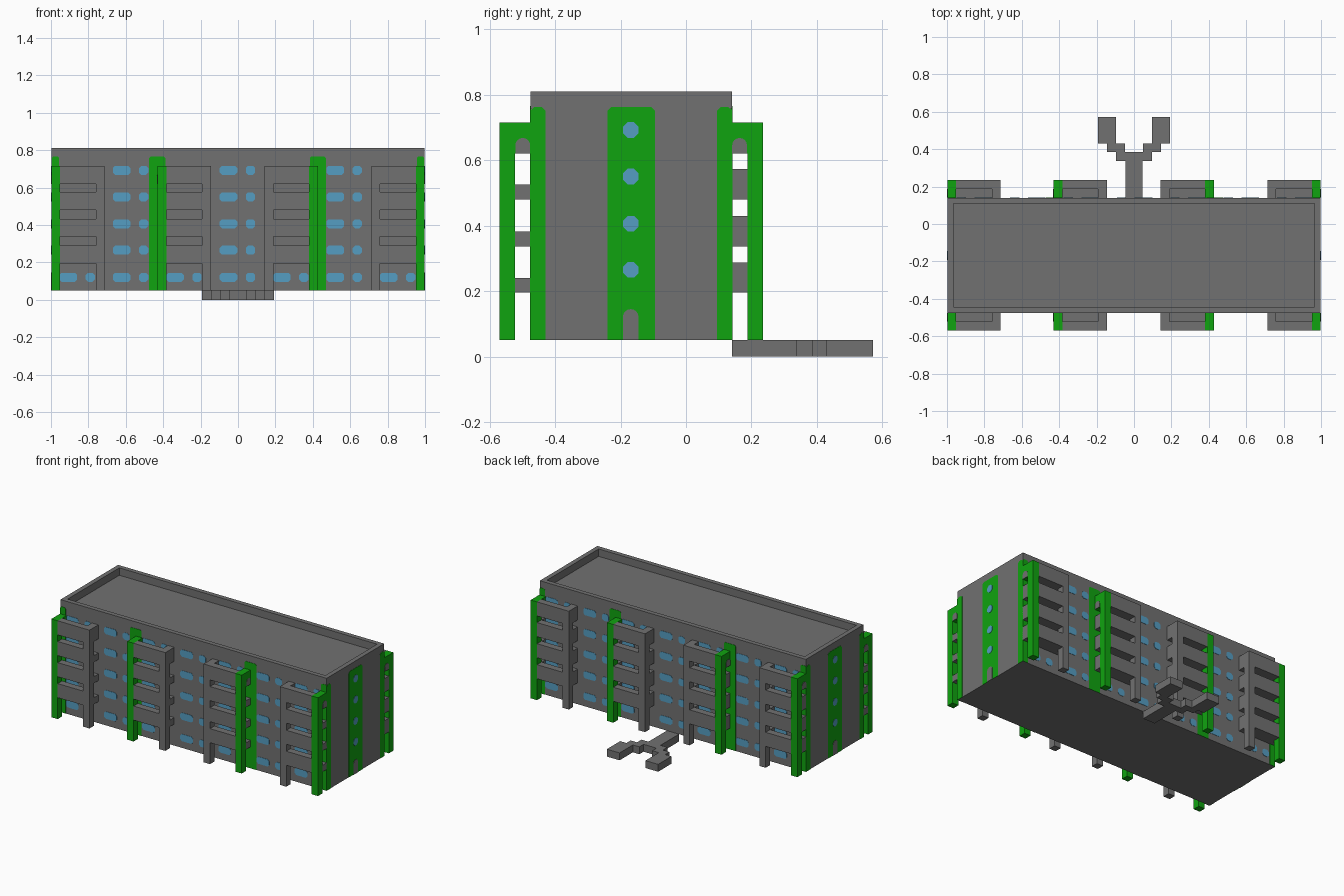
import bpy, bmesh, math

if "Cube" in bpy.data.objects:
    bpy.data.objects.remove(bpy.data.objects["Cube"], do_unlink=True)


def material(name, rgb):
    m = bpy.data.materials.new(name)
    m.use_nodes = True
    m.diffuse_color = (*rgb, 1)
    bsdf = m.node_tree.nodes["Principled BSDF"]
    bsdf.inputs["Base Color"].default_value = (*rgb, 1)
    bsdf.inputs["Roughness"].default_value = 0.9
    return m


GREY = material("concrete_grey", (0.165, 0.165, 0.165))
GREEN = material("paint_green", (0.005, 0.37, 0.005))
BLUE = material("window_blue", (0.09, 0.34, 0.54))

WALL_X, FRONT, BACK = 0.996, -0.475, 0.14
BASE, TOP, POST = 0.05, 0.81, 0.0475


def finish(name, bm, mat):
    bmesh.ops.recalc_face_normals(bm, faces=bm.faces)
    me = bpy.data.meshes.new(name)
    bm.to_mesh(me)
    bm.free()
    me.materials.append(mat)
    ob = bpy.data.objects.new(name, me)
    bpy.context.collection.objects.link(ob)
    return ob


def box(bm, x, y, z):
    """Add a box spanning three (low, high) ranges."""
    vs = bmesh.ops.create_cube(bm, size=1)["verts"]
    for v in vs:
        for i, r in enumerate((x, y, z)):
            v.co[i] = (r[0] + r[1]) / 2 + v.co[i] * (r[1] - r[0])


def prism(bm, outline, place, t0, t1):
    """Extrude a 2D outline; place(u, z, t) maps it into space."""
    a = [bm.verts.new(place(u, z, t0)) for u, z in outline]
    b = [bm.verts.new(place(u, z, t1)) for u, z in outline]
    n = len(a)
    bm.faces.new(a)
    bm.faces.new(b)
    for i in range(n):
        j = (i + 1) % n
        bm.faces.new((a[i], a[j], b[j], b[i]))


def clipped(u0, u1, z0, z1, c, bottom=True):
    """Rectangle with clipped corners."""
    low = [(u0, z0 + c), (u0 + c, z0), (u1 - c, z0), (u1, z0 + c)] if bottom \
        else [(u0, z0), (u1, z0)]
    return low + [(u1, z1 - c), (u1 - c, z1), (u0 + c, z1), (u0, z1 - c)]


def arch(u0, u1, z0, z1):
    r, m = (u1 - u0) / 2, (u0 + u1) / 2
    return [(u0, z0), (u1, z0)] + [
        (m + r * math.cos(a * math.pi / 8), z1 - r + r * math.sin(a * math.pi / 8))
        for a in range(9)]


# Main block with a sunken roof inside a parapet
bm = bmesh.new()
box(bm, (-WALL_X, WALL_X), (FRONT, BACK), (BASE, TOP))
roof = max(bm.faces, key=lambda f: f.calc_center_median().z)
bmesh.ops.inset_individual(bm, faces=[roof], thickness=0.044)
down = bmesh.ops.extrude_discrete_faces(bm, faces=[roof])["faces"][0]
for v in down.verts:
    v.co.z -= 0.05
finish("main_block", bm, GREY)

# Wall frames for the four sides: u runs along the wall, t points outwards
LONG = {"front": lambda u, z, t: (u, FRONT - t, z),
        "back": lambda u, z, t: (-u, BACK + t, z)}
ENDS = {"left_end": lambda u, z, t: (WALL_X + t, u, z),
        "right_end": lambda u, z, t: (-WALL_X - t, u, z)}
ROWS = (0.12, 0.265, 0.406, 0.55, 0.692)

for side, place in LONG.items():
    # Rows of paired wide and small windows
    bm = bmesh.new()
    for k in range(7):
        s = -0.955 + 0.2855 * k
        for z in ROWS:
            for u0, u1 in ((s, s + 0.095), (s + 0.14, s + 0.19)):
                prism(bm, clipped(u0, u1, z - 0.024, z + 0.024, 0.012), place, -0.002, 0.002)
    finish(side + "_windows", bm, BLUE)
    # Green vertical bands
    bm = bmesh.new()
    for u0, u1 in ((-0.998, -0.956), (-0.475, -0.388), (0.384, 0.471), (0.956, 0.998)):
        prism(bm, clipped(u0, u1, BASE, 0.765, 0.008, False), place, -0.002, 0.002)
    finish(side + "_green_bands", bm, GREEN)

for side, place in ENDS.items():
    # Corner bands and the wide stair band
    bm = bmesh.new()
    for u0, u1 in ((FRONT, -0.43), (-0.24, -0.095), (0.095, BACK)):
        prism(bm, clipped(u0, u1, BASE, 0.763, 0.012, False), place, -0.002, 0.002)
    finish(side + "_green_bands", bm, GREEN)
    # Octagonal stair windows
    bm = bmesh.new()
    for z in ROWS[1:]:
        prism(bm, clipped(-0.192, -0.145, z - 0.024, z + 0.024, 0.014), place, 0, 0.004)
    finish(side + "_stair_windows", bm, BLUE)
    # Arched door
    bm = bmesh.new()
    prism(bm, arch(-0.193, -0.145, BASE, 0.145), place, 0, 0.004)
    finish(side + "_door", bm, GREY)


def balcony_stack(name, x0, sx, wall, sy, tall_sides):
    """x0 is the green edge, sx the direction to the grey edge, sy outwards."""
    W, D = 0.285, 0.095
    IN, OUT = W - POST, D - POST

    def add(bm, u, d, z):
        box(bm, sorted((x0 + sx * u[0], x0 + sx * u[1])),
            sorted((wall + sy * d[0], wall + sy * d[1])), z)

    # Green post and upper end panel
    bm = bmesh.new()
    add(bm, (0, POST), (OUT, D), (BASE, 0.715))
    add(bm, (0, POST), (0, OUT), (0.62, 0.715))
    finish(name + "_green_post", bm, GREEN)

    # Grey post, floors, railings and upper tray
    bm = bmesh.new()
    add(bm, (IN, W), (OUT, D), (BASE, 0.715))
    add(bm, (IN, W), (0, OUT), (0.62, 0.715))
    add(bm, (POST, IN), (OUT, D), (0.62, 0.715))
    add(bm, (POST, IN), (0, OUT), (0.62, 0.667))
    for z in (0.195, 0.337, 0.48):
        add(bm, (POST, IN), (OUT, D), (z, z + 0.095))
        add(bm, (POST, IN), (0, OUT), (z, z + 0.045))
        end_top = z + (0.093 if tall_sides else 0.045)
        add(bm, (0, POST), (0, OUT), (z, end_top))
        add(bm, (IN, W), (0, OUT), (z, end_top))
    finish(name + "_grey_frame", bm, GREY)

    # Small arch on the upper green panel
    bm = bmesh.new()
    prism(bm, arch(0.001, OUT - 0.001, 0.62, 0.668),
          lambda u, z, t: (x0 - sx * t, wall + sy * u, z), -0.001, 0.002)
    finish(name + "_arch", bm, GREY)


for side, wall, sy in (("front", FRONT, -1), ("back", BACK, 1)):
    for label, x0, sx in (("outer_right", -0.998, 1), ("inner_right", -0.43, 1),
                          ("inner_left", 0.427, -1), ("outer_left", 0.998, -1)):
        balcony_stack(f"{side}_{label}_balcony", x0, sx, wall, sy, side == "back")

# Forked entrance path
bm = bmesh.new()
box(bm, (-0.045, 0.045), (BACK, 0.337), (0, BASE))
box(bm, (-0.097, 0.097), (0.337, 0.385), (0, BASE))
for s in (-1, 1):
    box(bm, sorted((s * 0.048, s * 0.145)), (0.385, 0.43), (0, BASE))
    box(bm, sorted((s * 0.097, s * 0.192)), (0.43, 0.572), (0, BASE))
finish("entrance_path", bm, GREY)
